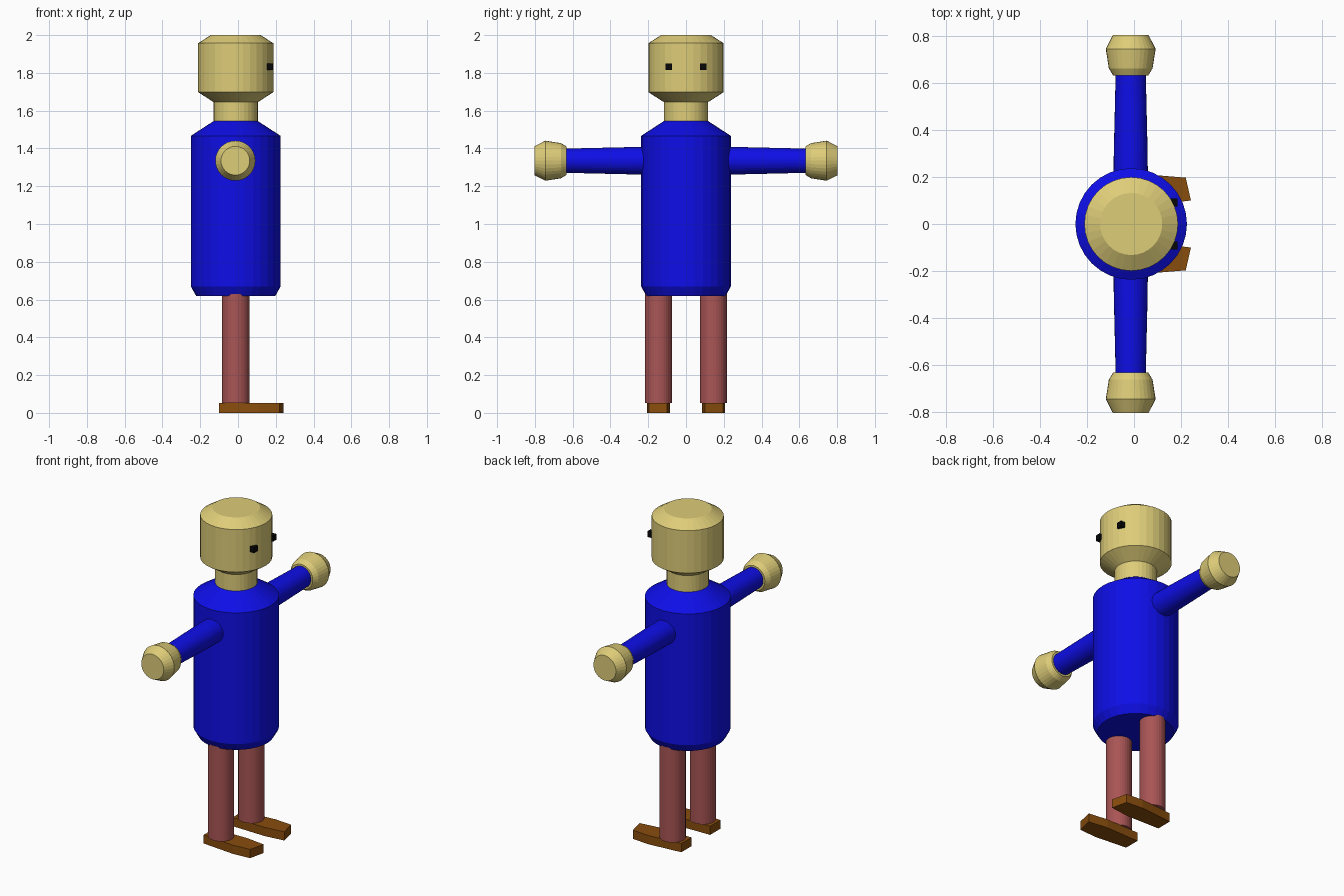
import bpy, bmesh, math
from mathutils import Matrix

if "Cube" in bpy.data.objects:
    bpy.data.objects.remove(bpy.data.objects["Cube"])

SIDES = 32
CX = -0.012  # shared body axis; the figure faces +x


def material(name, rgb):
    m = bpy.data.materials.new(name)
    m.diffuse_color = (*rgb, 1)
    m.use_nodes = True
    m.node_tree.nodes["Principled BSDF"].inputs["Base Color"].default_value = m.diffuse_color
    return m


SKIN = material("skin", (0.73, 0.61, 0.19))
BLUE = material("shirt blue", (0.0045, 0.0045, 0.82))
RED = material("trouser red", (0.40, 0.09, 0.09))
BROWN = material("shoe brown", (0.25, 0.075, 0.004))
BLACK = material("eye black", (0.002, 0.002, 0.002))


def finish(name, bm, mat):
    bmesh.ops.recalc_face_normals(bm, faces=bm.faces)
    mesh = bpy.data.meshes.new(name)
    bm.to_mesh(mesh)
    bm.free()
    mesh.materials.append(mat)
    ob = bpy.data.objects.new(name, mesh)
    bpy.context.collection.objects.link(ob)
    return ob


def lathe(name, profile, mat, matrix):
    """Closed turned solid from (radius, height) pairs."""
    bm = bmesh.new()
    rings = []
    for r, h in profile:
        rings.append([bm.verts.new(matrix @ Matrix.Rotation(math.tau * i / SIDES, 4, 'Z')
                                   @ Matrix.Translation((r, 0, h)).to_translation())
                      for i in range(SIDES)])
    for a, b in zip(rings, rings[1:]):
        for i in range(SIDES):
            j = (i + 1) % SIDES
            bm.faces.new((a[i], a[j], b[j], b[i]))
    bm.faces.new(rings[0])
    bm.faces.new(rings[-1])
    return finish(name, bm, mat)


def prism(name, outline, z0, z1, mat):
    """Extrude a flat outline upward."""
    bm = bmesh.new()
    face = bm.faces.new([bm.verts.new((x, y, z0)) for x, y in outline])
    ext = bmesh.ops.extrude_face_region(bm, geom=[face])
    for v in ext["geom"]:
        if isinstance(v, bmesh.types.BMVert):
            v.co.z = z1
    return finish(name, bm, mat)


# Torso, neck and head on the vertical axis
axis = Matrix.Translation((CX, 0, 0))
lathe("torso", [(0.21, 0.62), (0.237, 0.668), (0.237, 1.467), (0.117, 1.545)], BLUE, axis)
lathe("neck", [(0.117, 1.53), (0.117, 1.65)], SKIN, axis)
lathe("head", [(0.117, 1.645), (0.199, 1.698), (0.199, 1.957), (0.132, 2.0)], SKIN, axis)

# Paired parts, mirrored across y
for side, s in (("right", -1), ("left", 1)):
    # Arms and hands point outward along y
    out = Matrix.Translation((CX - 0.002, 0, 1.335)) @ Matrix.Rotation(-s * math.pi / 2, 4, 'X')
    lathe(side + "_arm", [(0.073, 0.18), (0.072, 0.30), (0.064, 0.64)], BLUE, out)
    lathe(side + "_hand", [(0.075, 0.632), (0.093, 0.662), (0.106, 0.745), (0.076, 0.803)], SKIN, out)

    # Legs
    lathe(side + "_leg", [(0.072, 0.053), (0.072, 0.63)], RED,
          Matrix.Translation((CX, s * 0.145, 0)))

    # Feet bend slightly toward the toes
    foot = [(-0.10, 0.187), (0.11, 0.206), (0.22, 0.197),
            (0.242, 0.10), (0.12, 0.085), (-0.10, 0.09)]
    prism(side + "_foot", [(x, s * y) for x, y in foot], 0, 0.053, BROWN)

    # Small cube eyes set into the face
    e, y = 0.017, s * 0.091
    prism(side + "_eye", [(0.168 + a * e, y + b * e) for a, b in
                          ((-1, -1), (1, -1), (1, 1), (-1, 1))], 1.815, 1.849, BLACK)
